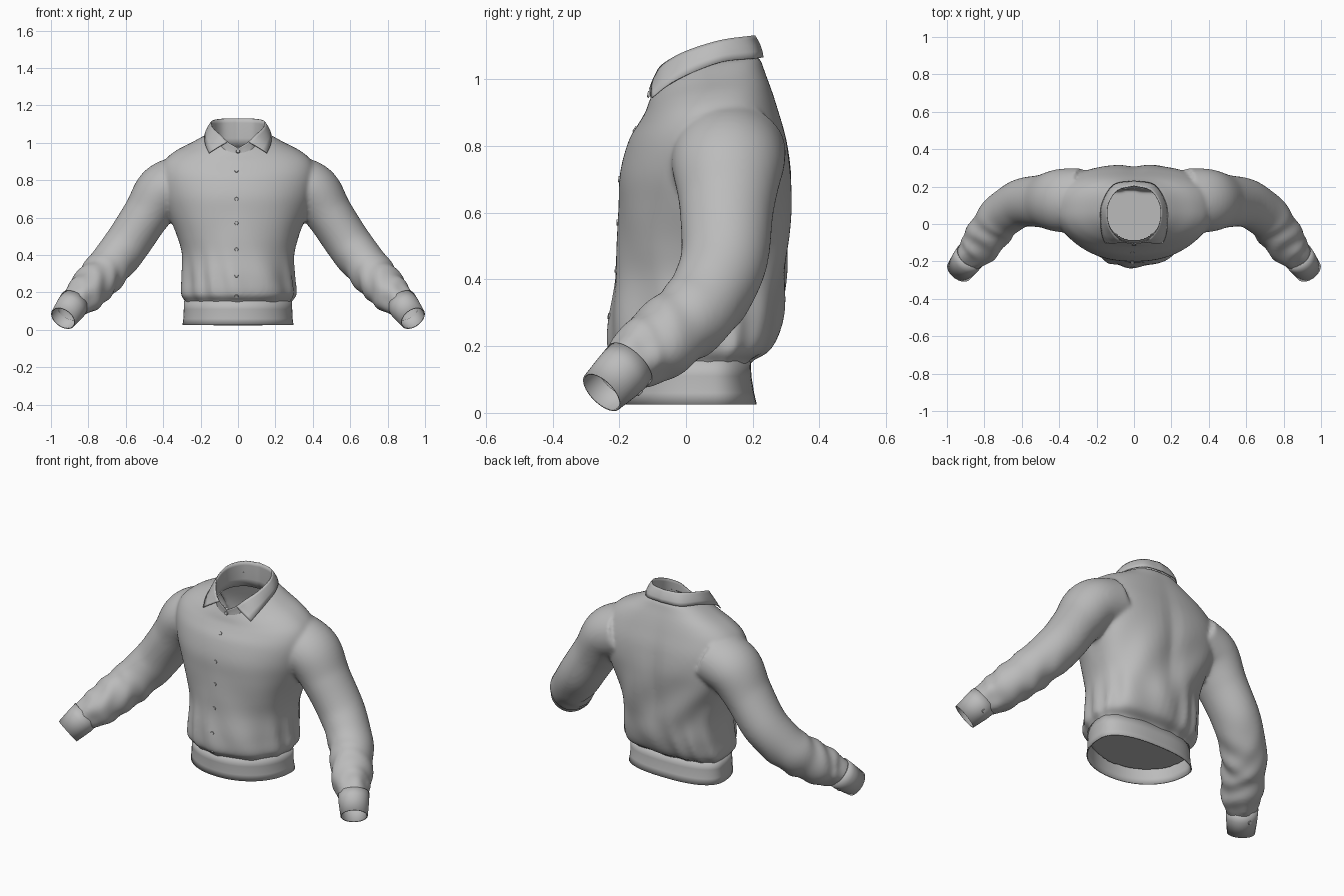
import bpy, bmesh, math
from mathutils import Vector
from mathutils.bvhtree import BVHTree

if "Cube" in bpy.data.objects:
    bpy.data.objects.remove(bpy.data.objects["Cube"], do_unlink=True)

cloth = bpy.data.materials.new("grey cloth")
cloth.use_nodes = True
GREY = (0.5, 0.5, 0.5, 1)
cloth.diffuse_color = GREY
cloth.node_tree.nodes["Principled BSDF"].inputs["Base Color"].default_value = GREY
MID = 0.07  # depth of the body's widest line


def add_object(name, bm, angle=50):
    mesh = bpy.data.meshes.new(name)
    bm.to_mesh(mesh)
    bm.free()
    mesh.materials.append(cloth)
    ob = bpy.data.objects.new(name, mesh)
    bpy.context.collection.objects.link(ob)
    bpy.ops.object.select_all(action="DESELECT")
    ob.select_set(True)
    bpy.context.view_layer.objects.active = ob
    bpy.ops.object.shade_smooth_by_angle(angle=math.radians(angle))
    return ob


def smooth_path(points, steps):
    """Catmull-Rom curve through rows of numbers."""
    pts = [Vector(p) for p in points]
    pts = [pts[0] * 2 - pts[1]] + pts + [pts[-1] * 2 - pts[-2]]
    out = []
    for a, b, c, d in zip(pts, pts[1:], pts[2:], pts[3:]):
        for i in range(steps):
            t = i / steps
            out.append((b * 2 + (c - a) * t + (a * 2 - b * 5 + c * 4 - d) * t * t
                        + (b * 3 - a - c * 3 + d) * t ** 3) / 2)
    return out + [pts[-2]]


def loft(bm, rings, closed=True, cap=False):
    rows = [[bm.verts.new(p) for p in ring] for ring in rings]
    n = len(rows[0])
    for lo, hi in zip(rows, rows[1:]):
        for i in range(n if closed else n - 1):
            j = (i + 1) % n
            bm.faces.new((lo[i], lo[j], hi[j], hi[i]))
    if cap:
        bm.faces.new(rows[0][::-1])
        bm.faces.new(rows[-1])


def bump(x, centre, width):
    return math.exp(-((x - centre) / width) ** 2)


def torso_ring(z, half, front, back, tilt, folds=True, n=72):
    """Oval body section, flatter at the back, dipping at the front of the neck."""
    ring = []
    for i in range(n):
        a = math.tau * i / n
        c, s = math.cos(a), math.sin(a)
        k = 0.82 - 0.12 * bump(z, 0.75, 0.2) if s > 0 else 0.95
        x = half * math.copysign(abs(c) ** k, c)
        y = MID + (back - MID if s > 0 else MID - front) * math.copysign(abs(s) ** k, s)
        if folds:
            f = 0.007 * bump(z, 0.24, 0.13) * math.sin(13 * a + 2 * math.sin(3 * a) + 9 * z)
            f += 0.007 * bump(z, 0.5, 0.2) * math.sin(7 * abs(a - math.pi * 1.5) + 16 * z) * max(s, 0.25)
            f -= 0.014 * bump(x, 0, 0.05) * bump(z, 0.62, 0.25) * (s > 0)
            x, y = x + f * c, y + f * s
        dy = y - MID
        ring.append(Vector((x, y, z + tilt * (dy - 12 * min(dy, 0) ** 2))))
    return ring


def tube_rings(rows, folds=True, n=40):
    """Sections square to a path whose rows are x, y, z, radius, radius."""
    rings, u = [], Vector((0.3, 0, 0.95))
    for k, row in enumerate(rows):
        tangent = Vector(rows[min(k + 1, len(rows) - 1)][:3]) - Vector(rows[max(k - 1, 0)][:3])
        tangent.normalize()
        u = (u - tangent * u.dot(tangent)).normalized()
        v = tangent.cross(u)
        s = k / len(rows)
        ring = []
        for i in range(n):
            a = math.tau * i / n
            f = 0
            if folds:
                f = 0.005 * bump(s, 0.66, 0.17) * math.sin(48 * s + 2.6 * math.cos(a) + 1.5 * math.sin(2 * a + 9 * s))
                f += 0.006 * bump(s, 0.5, 0.1) * math.sin(50 * s + 3 * math.sin(a)) * max(0, -math.cos(a))
                f += 0.005 * bump(s, 0.8, 0.07) * math.sin(5 * a)
            ring.append(Vector(row[:3]) + u * math.cos(a) * (row[3] + f) + v * math.sin(a) * (row[4] + f))
        rings.append(ring)
    return rings


def mirrored(rings, side):
    return [[Vector((p.x * side, p.y, p.z)) for p in ring][::side] for ring in rings]


def solidify(ob, thickness, offset=-1):
    m = ob.modifiers.new("cloth thickness", "SOLIDIFY")
    m.thickness, m.offset = thickness, offset


# Torso: height, half width, front, back, tilt
TORSO = [(0.10, .275, -.18, .18, 0), (0.15, .285, -.195, .19, 0), (0.19, .31, -.23, .25, 0),
         (0.28, .303, -.23, .287, 0), (0.40, .30, -.212, .302, 0), (0.50, .325, -.207, .31, 0),
         (0.62, .37, -.203, .315, 0), (0.72, .40, -.198, .315, 0), (0.82, .415, -.17, .302, 0),
         (0.90, .395, -.14, .277, .04), (0.955, .335, -.12, .257, .08), (1.0, .245, -.112, .238, .12),
         (1.04, .17, -.095, .222, .15), (1.048, .145, -.08, .205, .15)]
# Sleeve: centre and two radii, from shoulder to wrist
SLEEVE = [(.28, .13, .79, .15, .17), (.40, .125, .74, .148, .168), (.49, .122, .615, .127, .142),
          (.60, .112, .45, .122, .13), (.70, .05, .325, .117, .122), (.765, -.03, .25, .112, .117),
          (.825, -.12, .183, .102, .108), (.875, -.175, .14, .08, .08), (.93, -.24, .07, .06, .06)]

# Body and sleeves fused into one cloth shell
bm = bmesh.new()
loft(bm, [torso_ring(*r) for r in smooth_path(TORSO, 5)], cap=True)
sleeve = tube_rings(smooth_path(SLEEVE, 9))
for side in (1, -1):
    loft(bm, mirrored(sleeve, side), cap=True)
bmesh.ops.triangulate(bm, faces=[f for f in bm.faces if len(f.verts) > 4])
bmesh.ops.recalc_face_normals(bm, faces=bm.faces)
source = add_object("shirt_body_source", bm)
m = source.modifiers.new("fuse", "REMESH")
m.mode, m.voxel_size = "VOXEL", 0.01
m = source.modifiers.new("soften", "SMOOTH")
m.factor, m.iterations = 0.5, 9
fused = bpy.data.meshes.new_from_object(source.evaluated_get(bpy.context.evaluated_depsgraph_get()))
bpy.data.objects.remove(source, do_unlink=True)
bm = bmesh.new()
bm.from_mesh(fused)
bpy.data.meshes.remove(fused)

# Neck opening, then wrist openings
hole = [f for f in bm.faces for p in [f.calc_center_median()]
        if p.z > 0.9 and math.hypot(p.x / .152, (p.y - .06) / .148) < 1]
bmesh.ops.delete(bm, geom=hole, context="FACES")
for side in (1, -1):
    faces = [f for f in bm.faces if f.calc_center_median().x * side > 0.8]
    geom = set(faces) | {e for f in faces for e in f.edges} | {v for f in faces for v in f.verts}
    bmesh.ops.bisect_plane(bm, geom=list(geom), plane_co=(side * .905, -.21, .10),
                           plane_no=(side * .45, -.6, -.65), clear_outer=True)
tree = BVHTree.FromBMesh(bm)
add_object("shirt_body", bm, 80)

# Hem band
bm = bmesh.new()
HEM = [(.026, .297, -.20, .212, 0), (.06, .292, -.198, .204, 0), (.11, .29, -.198, .196, 0), (.155, .29, -.20, .194, 0)]
loft(bm, [torso_ring(*r, folds=False) for r in HEM])
solidify(add_object("hem_band", bm), 0.006)

# Cuffs with their buttons
CUFF = [(.873, -.168, .147, .084, .084), (.895, -.198, .115, .082, .082), (.935, -.252, .062, .072, .073)]
cuff = tube_rings(CUFF, folds=False)


def button(name, centre, normal, radius):
    bm = bmesh.new()
    bmesh.ops.create_cone(bm, cap_ends=True, segments=16, radius1=radius, radius2=radius * 0.8, depth=0.007)
    ob = add_object(name, bm, 30)
    ob.location = centre
    ob.rotation_euler = Vector(normal).to_track_quat("Z", "Y").to_euler()


for side, label in ((1, "left"), (-1, "right")):
    bm = bmesh.new()
    loft(bm, mirrored(cuff, side))
    solidify(add_object(label + "_cuff", bm), 0.006)
    ring = mirrored(cuff, side)[1]
    spot = min(ring, key=lambda p: p.z - p.y)
    middle = Vector((side * CUFF[1][0], CUFF[1][1], CUFF[1][2]))
    button(label + "_cuff_button", spot, spot - middle, 0.011)

# Front buttons sit on the cloth
for i, z in enumerate((.18, .29, .43, .57, .70, .85)):
    hit, normal, _, _ = tree.ray_cast(Vector((-.008, -1, z)), Vector((0, 1, 0)))
    button("front_button_%d" % (i + 1), hit, normal, 0.011)

# Collar: fold line, lower edge of the leaf, and base of the stand
FOLD = [(0, .205, 1.13), (.09, .18, 1.127), (.14, .10, 1.115), (.137, .0, 1.083), (.095, -.07, 1.043), (.055, -.095, 1.005)]
LEAF = [(0, .23, 1.065), (.11, .208, 1.062), (.17, .11, 1.052), (.178, .02, 1.02), (.172, -.05, .985), (.155, -.102, .945)]
BASE = [(0, .205, .98), (.09, .185, .98), (.145, .10, .98), (.14, .0, .965), (.085, -.075, .945), (.045, -.098, .935)]


def band(name, top, bottom, bulge):
    """Cloth strip between two half edges, mirrored across the middle."""
    rows = []
    for t in (0, .15, .4, .7, 1):
        half = []
        for a, b in zip(smooth_path(top, 6), smooth_path(bottom, 6)):
            p = a.lerp(b, t)
            out = Vector((p.x, p.y - .07, 0)).normalized()
            half.append(p + out * bulge * math.sin(math.pi * t))
        rows.append([Vector((-p.x, p.y, p.z)) for p in half[:0:-1]] + half)
    bm = bmesh.new()
    loft(bm, rows, closed=False)
    bmesh.ops.recalc_face_normals(bm, faces=bm.faces)
    solidify(add_object(name, bm, 60), 0.005, 0)


band("collar_leaf", FOLD, LEAF, 0.005)
band("collar_stand", FOLD + [(0, -.108, .972)], BASE + [(0, -.105, .925)], -0.002)
button("collar_button", (0, -.112, .955), (0, -1, .2), 0.011)
